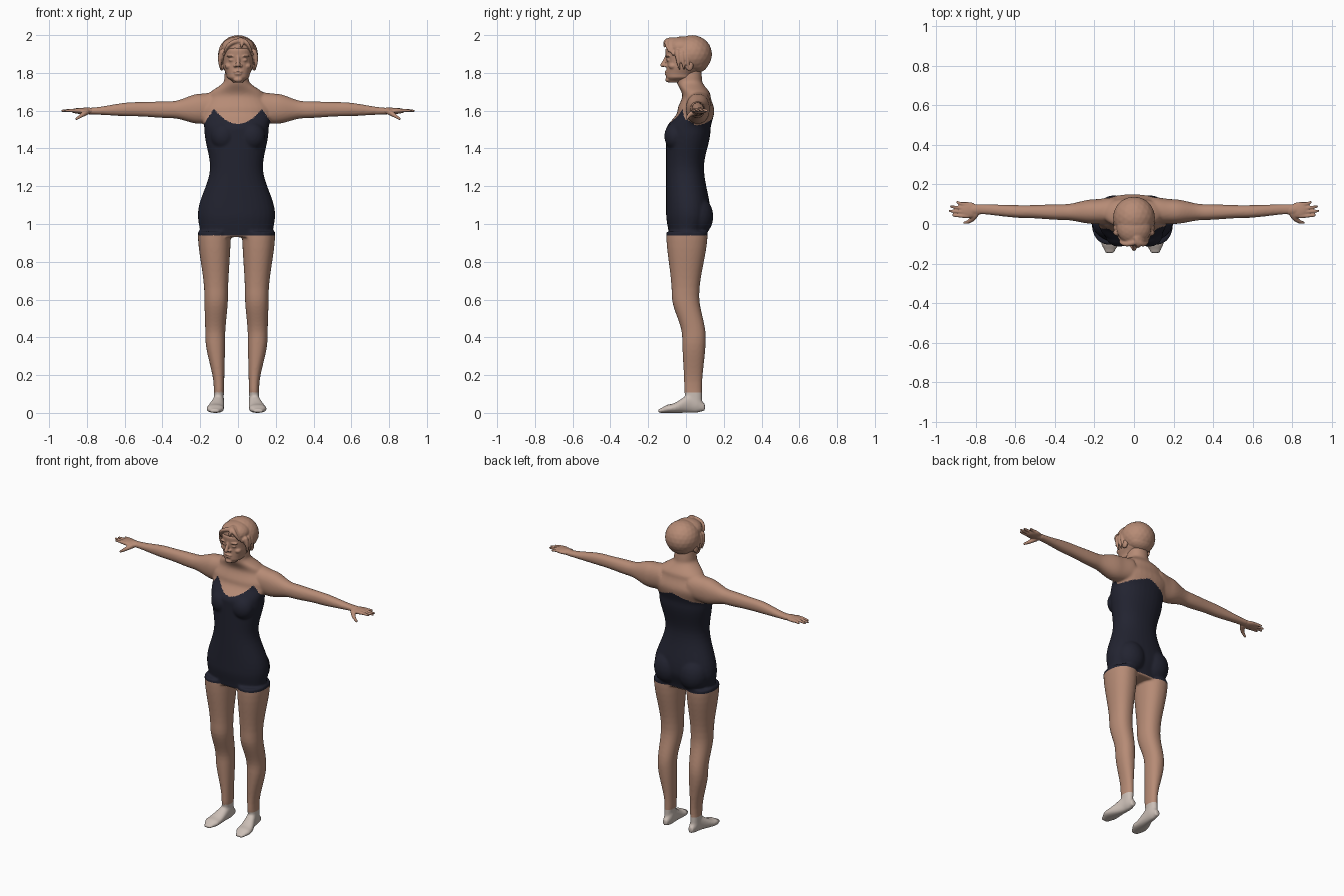
import bpy, bmesh, math
from mathutils import Matrix, Vector

default_cube = bpy.data.objects.get("Cube")
if default_cube:
    bpy.data.objects.remove(default_cube, do_unlink=True)


def material(name, *colour):
    mat = bpy.data.materials.new(name)
    mat.use_nodes = True
    mat.diffuse_color = (*colour, 1)
    mat.node_tree.nodes["Principled BSDF"].inputs["Base Color"].default_value = mat.diffuse_color
    return mat


skin = material("skin", .47, .26, .18)
navy = material("navy suit", .016, .017, .03)
sock = material("pale sock", .6, .52, .47)


def eased(rings, steps=8):
    """Fill in extra rings that ease from each given ring to the next."""
    for start, end in zip(rings, rings[1:]):
        for step in range(steps):
            t = step / steps
            ease = t * t * (3 - 2 * t)
            position = start[0] + (end[0] - start[0]) * t
            yield position, *(a + (b - a) * ease for a, b in zip(start[1:], end[1:]))
    yield rings[-1]


def signed_power(value, power):
    return math.copysign(abs(value) ** (2 / power), value)


def loft(bm, axis, rings, side=1, shift=0, power=2.2, count=32):
    """Closed skin through rings: axis position, then low and high of the other two axes."""
    loops = []
    for position, low_a, high_a, low_b, high_b in eased(rings):
        loop = []
        for i in range(count):
            angle = math.tau * i / count
            a = (low_a + high_a + (high_a - low_a) * signed_power(math.cos(angle), power)) / 2
            b = (low_b + high_b + (high_b - low_b) * signed_power(math.sin(angle), power)) / 2
            point = [a, b]
            point.insert("xyz".index(axis), position)
            point[0] = point[0] * side + shift
            loop.append(bm.verts.new(point))
        loops.append(loop)
    for lower, upper in zip(loops, loops[1:]):
        for i in range(count):
            bm.faces.new((lower[i - 1], lower[i], upper[i], upper[i - 1]))
    bm.faces.new(loops[0])
    bm.faces.new(loops[-1])


def mirrored_width(rings):
    """Turn (height, half width, front, back) into full rings."""
    return [(height, -half, half, front, back) for height, half, front, back in rings]


def ball(bm, centre, radii):
    matrix = Matrix.Translation(centre) @ Matrix.Diagonal((*radii, 1))
    bmesh.ops.create_icosphere(bm, subdivisions=3, radius=1, matrix=matrix)


def strand(bm, start, middle, end, thick, thin, steps=14):
    """Tapered rod along a quadratic bend."""
    start, middle, end = Vector(start), Vector(middle), Vector(end)
    for step in range(steps + 1):
        t = step / steps
        centre = start.lerp(middle, t).lerp(middle.lerp(end, t), t)
        bmesh.ops.create_icosphere(bm, subdivisions=2, radius=thick + (thin - thick) * t,
                                   matrix=Matrix.Translation(centre))


def finish(bm, name, voxel, passes, materials, rule=lambda centre: 0):
    """Fuse the overlapping volumes into one smooth skin and colour it."""
    bmesh.ops.recalc_face_normals(bm, faces=bm.faces)
    rough = bpy.data.meshes.new(name)
    bm.to_mesh(rough)
    bm.free()
    ob = bpy.data.objects.new(name, rough)
    bpy.context.collection.objects.link(ob)
    fuse = ob.modifiers.new("fuse", "REMESH")
    fuse.mode, fuse.voxel_size = "VOXEL", voxel
    soften = ob.modifiers.new("soften", "SMOOTH")
    soften.factor, soften.iterations = .5, passes
    graph = bpy.context.evaluated_depsgraph_get()
    mesh = bpy.data.meshes.new_from_object(ob.evaluated_get(graph))
    ob.modifiers.clear()
    ob.data = mesh
    mesh.materials.clear()
    for mat in materials:
        mesh.materials.append(mat)
    for face in mesh.polygons:
        face.use_smooth = True
        face.material_index = rule(face.center)


# Torso and neck, from the hem up
body = bmesh.new()
loft(body, "z", mirrored_width([
    (.93, .19, -.09, .1), (1.05, .205, -.105, .13), (1.3, .14, -.105, .095),
    (1.5, .17, -.105, .13), (1.6, .19, -.045, .15), (1.68, .15, -.02, .13),
    (1.76, .065, -.05, .085), (1.83, .06, -.045, .08)]), shift=-.008)

for side in (-1, 1):
    # Bust and seat
    ball(body, (side * .075, -.055, 1.465), (.07, .06, .075))
    ball(body, (side * .09 - .01, .055, 1.04), (.095, .09, .11))
    # Arm, from inside the shoulder to the wrist
    loft(body, "x", [
        (.1, 0, .135, 1.54, 1.7), (.2, 0, .125, 1.53, 1.69), (.35, .02, .1, 1.56, 1.65),
        (.55, .03, .095, 1.57, 1.645), (.8, .05, .1, 1.58, 1.615)], side)
    # Leg, from ankle to hip
    loft(body, "z", [
        (.05, .07, .12, 0, .085), (.13, .065, .12, -.01, .085), (.4, .06, .165, -.02, .105),
        (.62, .045, .17, -.075, .07), (.96, .03, .205, -.105, .115)], side, shift=-.008)
    # Foot, from heel to toe
    loft(body, "y", [
        (.1, .075, .11, .01, .05), (.05, .065, .12, 0, .11),
        (-.09, .065, .16, 0, .045), (-.148, .09, .14, 0, .02)], side, shift=-.008)


def body_colour(centre):
    """Socks below the ankle, suit between the hem and a scalloped neckline."""
    x = abs(centre.x)
    if centre.z < .11:
        return 2
    if centre.y > .04:
        neckline = 1.575 - x / 3
    else:
        neckline = min(1.53 + 5 * x * x, 1.8 - 1.5 * x)
    return int(.94 < centre.z < neckline and x < .23)


finish(body, "body", .0065, 8, [skin, navy, sock], body_colour)

# Hands: flat palm, four fingers and a lowered thumb
for side, name in ((1, "left_hand"), (-1, "right_hand")):
    hand = bmesh.new()
    ball(hand, (side * .8, .072, 1.599), (.05, .027, .018))
    ball(hand, (side * .835, .07, 1.599), (.05, .041, .016))
    for finger in range(4):
        y = .04 + .02 * finger
        reach = .93 - .012 * (finger - 1.2) ** 2
        strand(hand, (side * .84, y, 1.6), (side * .88, y, 1.603),
               (side * reach, y * 1.1, 1.599), .0115, .007)
    strand(hand, (side * .8, .05, 1.594), (side * .82, .01, 1.58),
           (side * .855, .007, 1.557), .017, .007)
    finish(hand, name, .004, 3, [skin])

# Head: chin to crown
head = bmesh.new()
loft(head, "z", mirrored_width([
    (1.748, .025, -.09, -.02), (1.78, .06, -.105, .04), (1.84, .08, -.103, .1),
    (1.92, .086, -.11, .12), (1.985, .04, -.03, .06)]))
# Nose, lips and chin
strand(head, (0, -.104, 1.885), (0, -.112, 1.86), (0, -.124, 1.842), .009, .013)
for height, half in ((1.806, .026), (1.794, .022)):
    ball(head, (0, -.1, height), (half, .014, .006))
ball(head, (0, -.094, 1.764), (.024, .016, .014))
for side in (-1, 1):
    # Nostril, eye, brow, cheek and ear
    ball(head, (side * .015, -.108, 1.838), (.01, .012, .008))
    ball(head, (side * .034, -.092, 1.868), (.015, .012, .009))
    ball(head, (side * .036, -.096, 1.888), (.026, .013, .006))
    ball(head, (side * .048, -.068, 1.836), (.022, .024, .018))
    ball(head, (side * .086, .018, 1.84), (.012, .022, .03))
finish(head, "head", .004, 4, [skin])

# Hair: crown and nape
hair = bmesh.new()
ball(hair, (0, .033, 1.899), (.106, .105, .101))
ball(hair, (0, .055, 1.86), (.085, .066, .06))
ball(hair, (0, -.02, 1.935), (.088, .085, .058))
for side in (-1, 1):
    # Fringe swept from the parting
    for lock in range(5):
        back, drop = .02 * lock, .018 * lock
        strand(hair, (.02, back - .085, 1.97), (side * .05, back - .118, 1.97 - drop / 3),
               (side * (.07 + drop / 3), back - .088, 1.915 - drop), .016, .007)
    # Locks in front of the ear
    for lock in range(3):
        y = .025 * lock - .045
        strand(hair, (side * .085, y, 1.91), (side * .104, y, 1.87),
               (side * .09, y + .01, 1.822), .016, .006)
# Forelock
strand(hair, (.01, -.07, 1.972), (.03, -.115, 1.978), (.018, -.113, 1.942), .017, .008)
finish(hair, "hair", .0045, 3, [skin])
